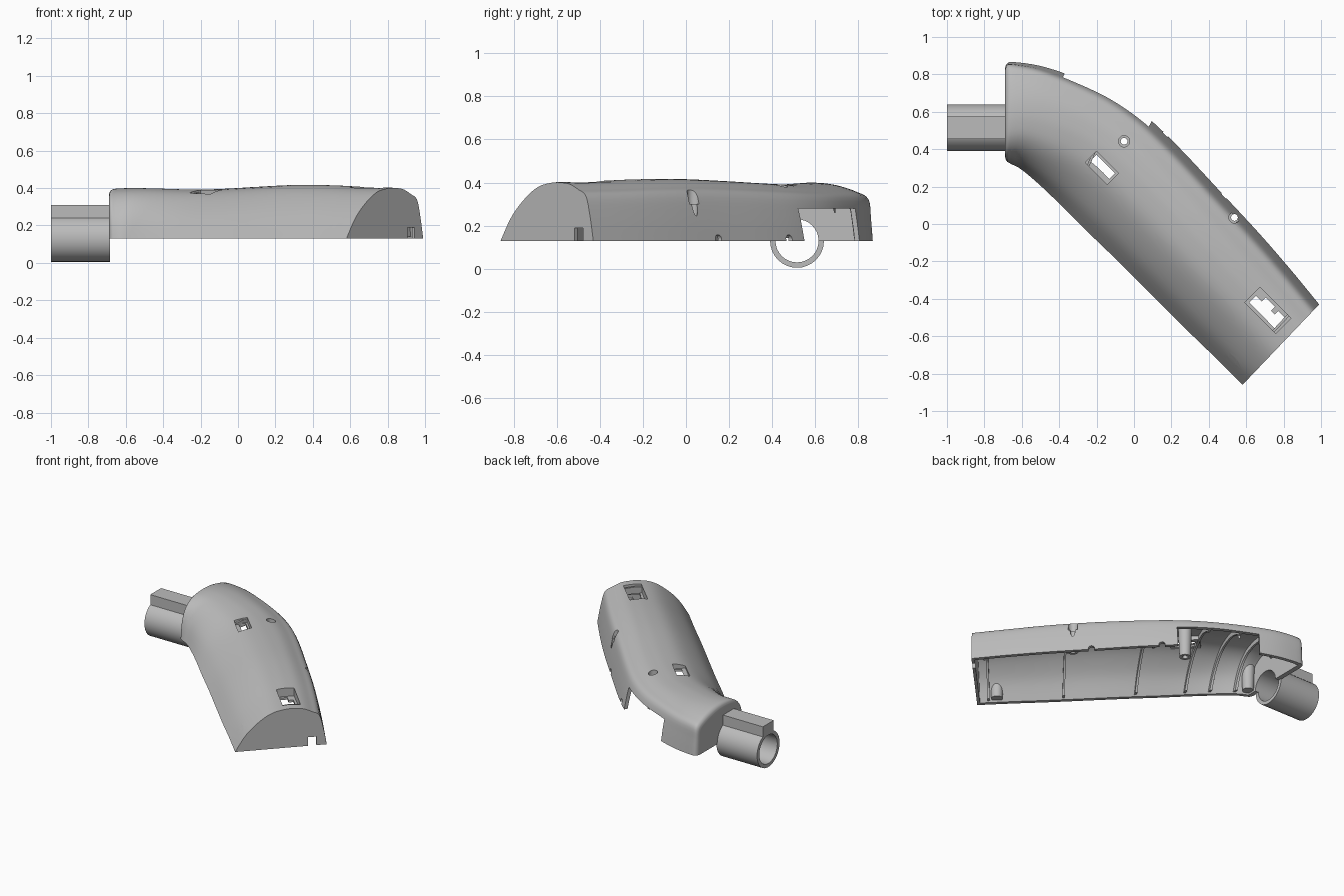
import bpy, bmesh, math
from mathutils import Vector, Matrix

if "Cube" in bpy.data.objects:
    bpy.data.objects.remove(bpy.data.objects["Cube"], do_unlink=True)

grey = bpy.data.materials.new("plain grey plastic")
grey.use_nodes = True
grey.diffuse_color = (0.5, 0.5, 0.5, 1)
grey.node_tree.nodes["Principled BSDF"].inputs["Base Color"].default_value = (0.5, 0.5, 0.5, 1)

BASE = 0.13
# Stations along the body: front edge x, y, back edge x, y, crown height
STATIONS = [Vector(r) for r in (
    (-.69, .36, -.69, .83, .365), (-.68, .335, -.68, .857, .385),
    (-.655, .32, -.645, .866, .395), (-.6, .29, -.5, .845, .398),
    (-.5, .205, -.33, .79, .395), (-.38, .09, -.12, .7, .39),
    (-.25, -.04, .06, .58, .395), (-.1, -.185, .24, .41, .405),
    (.08, -.365, .46, .175, .415), (.26, -.545, .66, -.04, .413),
    (.42, -.7, .83, -.235, .405), (.58, -.86, .99, -.43, .4))]
LAST = len(STATIONS) - 1
# Cross-sections: fraction across, fraction of height
NECK = [Vector(p) for p in ((0, 0), (.02, .42), (.08, .74), (.2, .93), (.36, 1),
                            (.55, 1), (.72, .94), (.87, .85), (.975, .72), (.99, .4), (1, 0))]
TAIL = [Vector(p) for p in ((0, 0), (.12, .42), (.27, .74), (.41, .93), (.56, 1),
                            (.66, 1), (.75, .97), (.84, .88), (.92, .77), (.965, .42), (1, 0))]


def spline(points, u):
    i = min(int(u), len(points) - 2)
    t = u - i
    b, c = points[i], points[i + 1]
    a, d = points[max(i - 1, 0)], points[min(i + 2, len(points) - 1)]
    return b + (c - a) * (t / 2) + (2 * a - 5 * b + 4 * c - d) * (t * t / 2) \
        + (3 * b - a - 3 * c + d) * (t ** 3 / 2)


def finish(bm, name):
    bmesh.ops.recalc_face_normals(bm, faces=bm.faces)
    mesh = bpy.data.meshes.new(name)
    bm.to_mesh(mesh)
    bm.free()
    mesh.materials.append(grey)
    ob = bpy.data.objects.new(name, mesh)
    bpy.context.scene.collection.objects.link(ob)
    return ob


def loft(name, inset=0.0, drop=0.0, start=0.0, end=LAST, steps=40, across=40):
    bm = bmesh.new()
    rings = []
    for k in range(steps + 1):
        u = start + (end - start) * k / steps
        fx, fy, bx, by, top = spline(STATIONS, u)
        front, back = Vector((fx, fy, BASE)), Vector((bx, by, BASE))
        side = (back - front).normalized() * inset
        front, back = front + side, back - side
        w = min(u / 6, 1)
        w = w * w * (3 - 2 * w)
        ring = []
        for j in range(across + 1):
            v = j / across * (len(NECK) - 1)
            s, h = spline(NECK, v).lerp(spline(TAIL, v), w)
            ring.append(front.lerp(back, s) + Vector((0, 0, h * (top - inset - BASE))))
        if drop:
            down = Vector((0, 0, drop))
            ring = [ring[0] - down] + ring + [ring[-1] - down]
        rings.append([bm.verts.new(p) for p in ring])
    n = len(rings[0])
    for a, b in zip(rings, rings[1:]):
        for j in range(n):
            bm.faces.new((a[j], a[(j + 1) % n], b[(j + 1) % n], b[j]))
    bm.faces.new(rings[0])
    bm.faces.new(rings[-1])
    return finish(bm, name)


def box(name, x, y, z0, z1, length, width, angle=0.0):
    bm = bmesh.new()
    bmesh.ops.create_cube(bm, size=1)
    bm.transform(Matrix.Translation((x, y, (z0 + z1) / 2)) @ Matrix.Rotation(math.radians(angle), 4, 'Z')
                 @ Matrix.Diagonal((length, width, z1 - z0, 1)))
    return finish(bm, name)


def rod(name, p, q, radius, tip=None):
    p, q = Vector(p), Vector(q)
    bm = bmesh.new()
    bmesh.ops.create_cone(bm, cap_ends=True, segments=32, radius1=radius,
                          radius2=tip or radius, depth=(q - p).length)
    bm.transform(Matrix.Translation((p + q) / 2) @ (q - p).to_track_quat('Z', 'Y').to_matrix().to_4x4())
    return finish(bm, name)


def boolean(ob, cutter, op='DIFFERENCE', keep=False):
    mod = ob.modifiers.new("cut", 'BOOLEAN')
    mod.object, mod.operation, mod.solver = cutter, op, 'EXACT'
    bpy.context.view_layer.objects.active = ob
    bpy.ops.object.modifier_apply(modifier=mod.name)
    if not keep:
        bpy.data.objects.remove(cutter, do_unlink=True)


# Hollow curved shell
shell = loft("shell")
boolean(shell, loft("cavity", .025, .1, 1.85, LAST - .13))
limit = loft("limit", .01, 0, 1.0, LAST - .04)
rib_void = loft("rib_void", .055, .1, .5, LAST - .02)
parts = [shell]

# Cable opening in the back wall, slot in the end wall, round notches in the rim
boolean(shell, box("cutter", -.13, .69, 0, .28, .53, .16, -29.5))
boolean(shell, box("cutter", .927, -.5, 0, .19, .055, .12, 46))
for x, y in ((.48, .15), (.17, .48)):
    boolean(shell, rod("cutter", (x - .07, y - .07, BASE + .008), (x + .07, y + .07, BASE + .008), .02))

# Stiffening ribs across the inside
for i, u in enumerate((3.2, 4.3, 5.2, 6.8, 8.6, 10.6)):
    fx, fy, bx, by, top = spline(STATIONS, u)
    angle = math.degrees(math.atan2(by - fy, bx - fx))
    rib = box(f"rib_{i + 1}", (fx + bx) / 2, (fy + by) / 2, BASE + .01, .5, 1, .014, angle)
    boolean(rib, limit, 'INTERSECT', True)
    boolean(rib, rib_void, 'DIFFERENCE', True)
    boolean(rib, box("cutter", -.13, .69, 0, .28, .53, .16, -29.5))
    parts.append(rib)

# Window wells let into the crown
WINDOWS = ((-.172, .3, .165, .085, .355), (.715, -.462, .235, .115, .35))
wells = []
for i, (x, y, length, width, floor) in enumerate(WINDOWS):
    well = box(f"window_well_{i + 1}", x, y, floor - .015, .5, length + .03, width + .03, -45)
    boolean(well, limit, 'INTERSECT', True)
    for ob in (shell, well):
        boolean(ob, box("cutter", x, y, floor, .6, length, width, -45))
    wells.append(well)
boolean(wells[0], box("cutter", -.172, .3, .2, .6, .14, .06, -45))
boolean(wells[1], box("cutter", .705, -.472, .2, .6, .2, .05, -45))
boolean(wells[1], box("cutter", .712, -.435, .2, .6, .07, .05, -45))
boolean(wells[1], box("cutter", .765, -.515, .2, .6, .06, .08, -45))
parts += wells

# Screw bosses with countersunk holes
for i, (x, y, seat) in enumerate(((-.635, .372, .25), (-.053, .442, .355), (.537, .035, .3), (.524, -.732, .2))):
    boss = rod(f"screw_boss_{i + 1}", (x, y, BASE + .012), (x, y, .5), .036, .05)
    boolean(boss, limit, 'INTERSECT', True)
    for ob in parts + [boss]:
        if ob in (shell, boss):
            boolean(ob, rod("cutter", (x, y, seat), (x, y, .6), .03))
            boolean(ob, rod("cutter", (x, y, 0), (x, y, .6), .018))
    parts.append(boss)
for helper in (limit, rib_void):
    bpy.data.objects.remove(helper, do_unlink=True)

# Neck tube with its top key, bored through into the shell
tube = rod("neck_tube", (-1, .515, BASE), (-.685, .515, BASE), .125)
key = box("neck_key", -.845, .515, .2, .31, .31, .12)
boolean(tube, key, 'UNION')
for ob in (tube, shell):
    boolean(ob, rod("cutter", (-1.1, .515, BASE), (-.58, .515, BASE), .1))
parts.append(tube)

bpy.ops.object.select_all(action='DESELECT')
for ob in parts:
    ob.select_set(True)
bpy.context.view_layer.objects.active = shell
bpy.ops.object.shade_smooth_by_angle(angle=math.radians(32))
